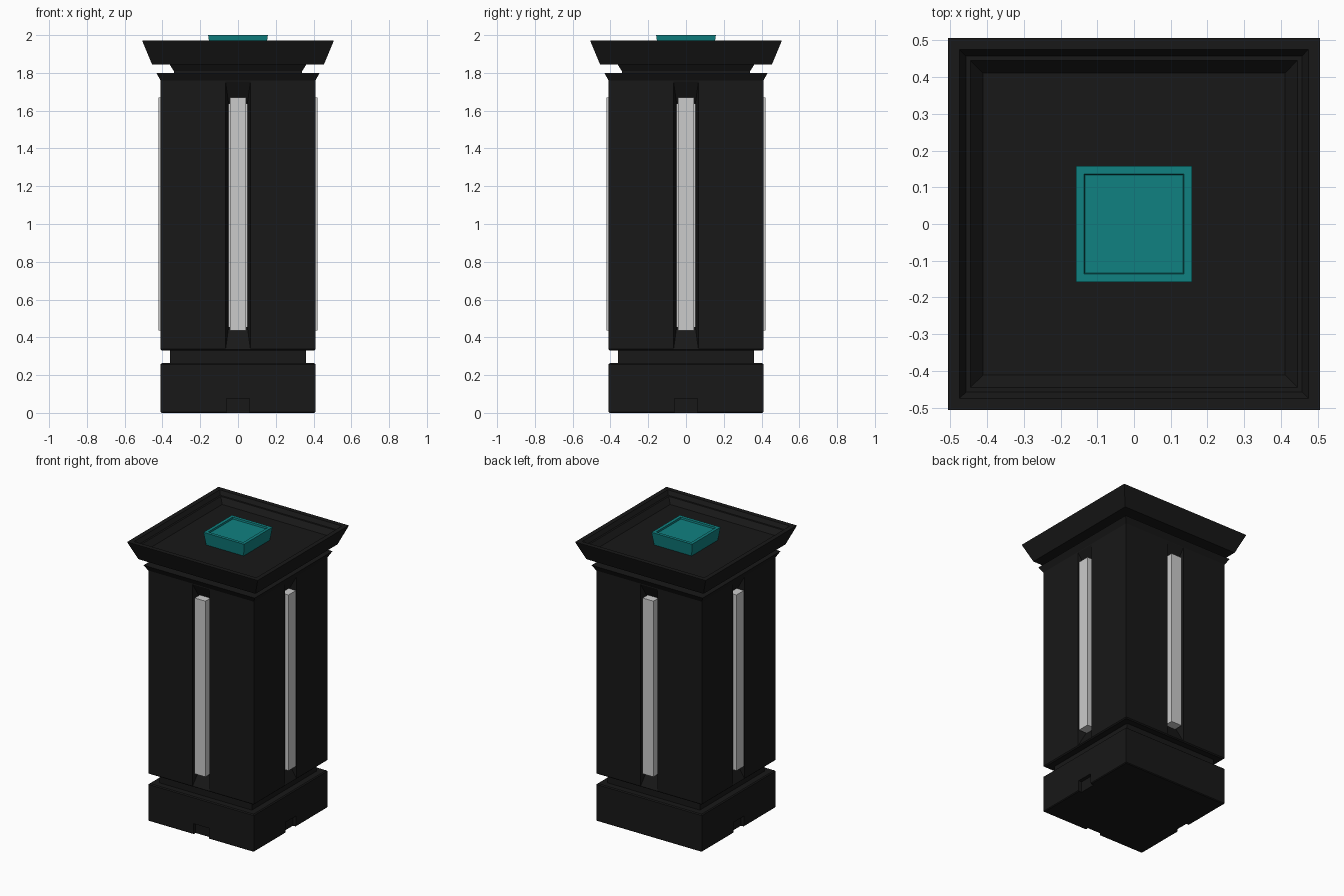
import bpy, bmesh
from math import pi
from mathutils import Matrix

if "Cube" in bpy.data.objects:
    bpy.data.objects.remove(bpy.data.objects["Cube"])


def material(name, color):
    m = bpy.data.materials.new(name)
    m.diffuse_color = (*color, 1)
    m.use_nodes = True
    m.node_tree.nodes["Principled BSDF"].inputs["Base Color"].default_value = m.diffuse_color
    return m


DARK = material("dark_shell", (0.009, 0.009, 0.009))
TEAL = material("teal_glow", (0.005, 0.22, 0.22))


def finish(name, bm, mat=None):
    bmesh.ops.recalc_face_normals(bm, faces=bm.faces)
    me = bpy.data.meshes.new(name)
    bm.to_mesh(me)
    bm.free()
    ob = bpy.data.objects.new(name, me)
    bpy.context.collection.objects.link(ob)
    if mat:
        me.materials.append(mat)
    return ob


def loft(rings):
    """Skin a stack of rectangles (half_x, half_y, z, y_offset) and cap both ends."""
    bm = bmesh.new()
    loops = [[bm.verts.new((sx * hx, sy * hy, z))
              for sx, sy in ((-1, -1), (1, -1), (1, 1), (-1, 1))]
             for hx, hy, z in rings]
    for a, b in zip(loops, loops[1:]):
        for i in range(4):
            j = (i + 1) % 4
            bm.faces.new((a[i], a[j], b[j], b[i]))
    bm.faces.new(loops[0])
    bm.faces.new(loops[-1])
    return bm


def square_stack(name, profile, mat):
    return finish(name, loft([(h, h, z) for h, z in profile]), mat)


def box(name, hx, y0, y1, z0, z1, turn, mat=None):
    bm = bmesh.new()
    bmesh.ops.create_cube(bm, size=1, matrix=Matrix.Translation(
        (0, (y0 + y1) / 2, (z0 + z1) / 2)) @ Matrix.Diagonal((2 * hx, y1 - y0, z1 - z0, 1)))
    bm.transform(Matrix.Rotation(turn, 4, 'Z'))
    return finish(name, bm, mat)


def slot_cutter(turn):
    """Tapered pocket, wide at the outer face and narrow at the back."""
    zc = 1.045
    # the overshoot past the face continues the same taper
    bm = loft([(0.05, 0.595, 0.35), (0.066, 0.71, 0.41), (0.066, 0.71, 0.45)])
    bm.transform(Matrix.Translation((0, 0, zc)) @ Matrix.Rotation(pi / 2, 4, 'X'))
    bm.transform(Matrix.Rotation(turn, 4, 'Z'))
    return finish("slot_cutter", bm)


def cut(target, cutter):
    cutter.hide_render = True
    mod = target.modifiers.new("cut", 'BOOLEAN')
    mod.operation, mod.solver, mod.object = 'DIFFERENCE', 'EXACT', cutter
    bpy.context.view_layer.objects.active = target
    bpy.ops.object.modifier_apply(modifier=mod.name)
    bpy.data.objects.remove(cutter)


# Base block, recessed groove, main column and top neck
base = square_stack("base", [(0.405, 0), (0.41, 0.005), (0.41, 0.257), (0.403, 0.263)], DARK)
square_stack("lower_neck", [(0.36, 0.25), (0.36, 0.345)], DARK)
column = square_stack("column", [(0.403, 0.33), (0.41, 0.337), (0.41, 1.76),
                                 (0.432, 1.8), (0.40, 1.8)], DARK)
square_stack("upper_neck", [(0.34, 1.79), (0.34, 1.81), (0.365, 1.85)], DARK)

# Flared cap with a stepped tray in its top
square_stack("cap", [(0.455, 1.845), (0.505, 1.965), (0.507, 1.972), (0.475, 1.972),
                     (0.458, 1.945), (0.445, 1.945), (0.412, 1.91)], DARK)

# Top button with a shallow dished face
square_stack("top_button", [(0.145, 1.905), (0.158, 2.0), (0.136, 2.0), (0.134, 1.988)], TEAL)

# Light slots, light bars and base notches on all four sides
for i in range(4):
    turn = i * pi / 2
    cut(column, slot_cutter(turn))
    cut(base, box("notch_cutter", 0.06, -0.45, -0.385, -0.02, 0.075, turn))
    box("light_panel", 0.049, -0.356, -0.34, 0.455, 1.635, turn)
    box("light_bar", 0.042, -0.422, -0.35, 0.435, 1.67, turn)
